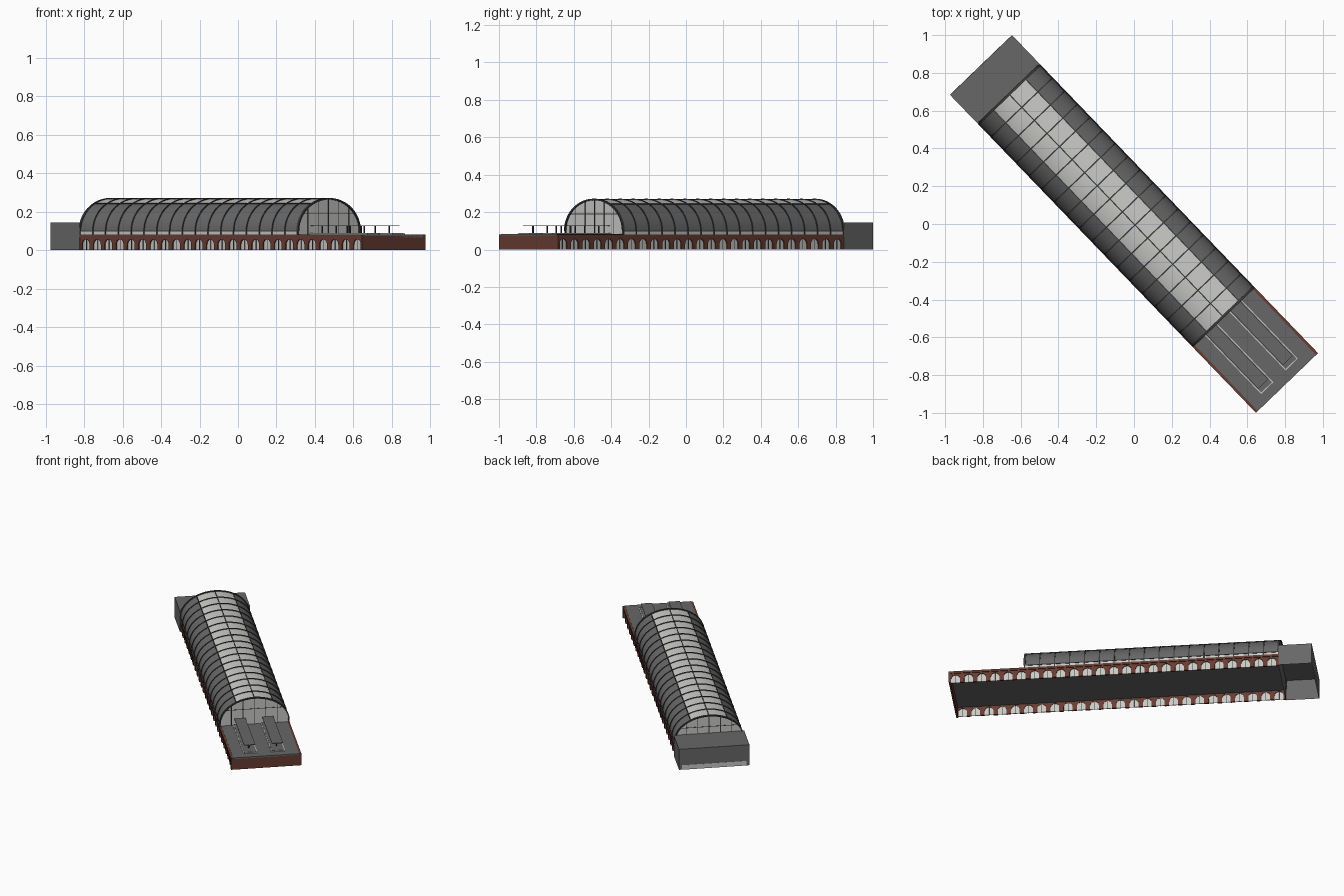
import bpy, bmesh, math
from mathutils import Matrix

if "Cube" in bpy.data.objects:
    bpy.data.objects.remove(bpy.data.objects["Cube"])

ROT = Matrix.Rotation(math.radians(-46.1), 4, 'Z')   # whole hall is turned on the plan
END, HALF = 1.168, 0.228                             # half length, half width
V0, V1 = -0.953, 0.68                                # vault start and end along the hall
SPRING, RISE, RAD = 0.10, 0.168, 0.223               # vault ellipse


def mat(name, *c):
    m = bpy.data.materials.new(name)
    m.diffuse_color = (*c, 1)
    m.use_nodes = True
    m.node_tree.nodes["Principled BSDF"].inputs["Base Color"].default_value = m.diffuse_color
    return m


BRICK = mat("red brick", 0.135, 0.046, 0.032)
SLATE = mat("slate grey", 0.135, 0.135, 0.135)
IRON = mat("dark iron", 0.045, 0.045, 0.045)
GLASS = mat("pale glass", 0.58, 0.58, 0.56)


def finish(bm, name, *mats, smooth=False):
    bmesh.ops.recalc_face_normals(bm, faces=bm.faces)
    bm.transform(ROT)
    me = bpy.data.meshes.new(name)
    bm.to_mesh(me)
    bm.free()
    ob = bpy.data.objects.new(name, me)
    bpy.context.collection.objects.link(ob)
    for m in mats:
        me.materials.append(m)
    if smooth:
        bpy.ops.object.select_all(action='DESELECT')
        ob.select_set(True)
        bpy.context.view_layer.objects.active = ob
        bpy.ops.object.shade_smooth_by_angle(angle=math.radians(35))
    return ob


def box(bm, x0, x1, y0, y1, z0, z1):
    m = Matrix.Translation(((x0 + x1) / 2, (y0 + y1) / 2, (z0 + z1) / 2))
    m = m @ Matrix.Diagonal((x1 - x0, y1 - y0, z1 - z0, 1))
    bmesh.ops.create_cube(bm, size=1, matrix=m)


def plate(bm, pts, offset):
    """Extrude a flat outline."""
    f = bm.faces.new([bm.verts.new(p) for p in pts])
    r = bmesh.ops.extrude_face_region(bm, geom=[f])
    vs = [g for g in r['geom'] if isinstance(g, bmesh.types.BMVert)]
    bmesh.ops.translate(bm, verts=vs, vec=offset)


def ellipse(a, grow=0.0):
    return (RAD + grow) * math.cos(a), SPRING + (RISE + grow) * math.sin(a)


# Brick arcades with glazed arches on both long sides
BAYS, AW, SPR = 25, 0.028, 0.029
step = (END - V0) / BAYS
walls, panes, bars = bmesh.new(), bmesh.new(), bmesh.new()
for side in (-1, 1):
    y = side * 0.223
    for i in range(BAYS):
        a, b = V0 + i * step, V0 + (i + 1) * step
        c = (a + b) / 2
        arch = [(c - AW, 0)] + [(c - AW * math.cos(k * math.pi / 10),
                                 SPR + AW * math.sin(k * math.pi / 10)) for k in range(11)]
        arch.append((c + AW, 0))
        outline = [(a, 0)] + arch + [(b, 0), (b, 0.07), (a, 0.07)]
        plate(walls, [(x, y, z) for x, z in outline], (0, -side * 0.012, 0))
        plate(panes, [(x, y - side * 0.006, z) for x, z in arch], (0, -side * 0.003, 0))
        y0, y1 = sorted((y - side * 0.003, y - side * 0.011))
        box(bars, c - 0.0015, c + 0.0015, y0, y1, 0, SPR + AW)
    y0, y1 = sorted((side * 0.21, side * HALF))
    box(walls, V0, END, y0, y1, 0.066, 0.081)         # cornice
finish(walls, "arcade_walls", BRICK)
finish(panes, "arcade_windows", GLASS)
finish(bars, "arcade_mullions", IRON)

# Plain brick end wall and deck slab
bm = bmesh.new()
box(bm, END - 0.012, END, -HALF, HALF, 0, 0.074)
finish(bm, "end_wall", BRICK)
bm = bmesh.new()
box(bm, V0, END, -0.214, 0.214, 0.066, 0.083)
finish(bm, "deck", SLATE)

# Annex block, open underneath, with a pale strip low on its outer end
bm = bmesh.new()
box(bm, -END, V0, -HALF, HALF, 0, 0.145)
bmesh.ops.delete(bm, geom=[f for f in bm.faces if f.calc_center_median().z < 0.01], context='FACES')
finish(bm, "annex", SLATE)
bm = bmesh.new()
box(bm, -END - 0.001, -END + 0.003, -0.21, 0.21, 0, 0.032)
finish(bm, "annex_strip", GLASS)

# Vault shell: slate flanks, glazed crown
crown = math.acos(0.118 / RAD)
marks = [0, crown, math.pi - crown, math.pi]
angles = [marks[j] + (marks[j + 1] - marks[j]) * k / 8 for j in range(3) for k in range(8)] + [math.pi]
bm = bmesh.new()
rows = [[bm.verts.new((x, *ellipse(a))) for a in angles] for x in (V0, V1)]
for k in range(len(angles) - 1):
    f = bm.faces.new((rows[0][k], rows[1][k], rows[1][k + 1], rows[0][k + 1]))
    f.material_index = 1 if 8 <= k < 16 else 0
finish(bm, "vault", SLATE, GLASS, smooth=True)

# Low clerestory strip under the vault
bm = bmesh.new()
for side in (-1, 1):
    y0, y1 = sorted((side * RAD, side * (RAD - 0.006)))
    box(bm, V0, V1, y0, y1, 0.08, SPRING)
finish(bm, "clerestory", GLASS)


# Iron ribs over the vault
def rib(bm, x, width, grow):
    h = width / 2
    loops = []
    for a in angles:
        o, i = ellipse(a, grow), ellipse(a, -0.004)
        loops.append([bm.verts.new(p) for p in
                      ((x - h, *o), (x + h, *o), (x + h, *i), (x - h, *i))])
    for p, q in zip(loops, loops[1:]):
        for k in range(4):
            bm.faces.new((p[k], p[(k + 1) % 4], q[(k + 1) % 4], q[k]))
    for end in (loops[0], loops[-1]):
        bm.faces.new(end)


RIBS = 17
bm = bmesh.new()
for i in range(RIBS + 1):
    x = V0 + (V1 - V0) * i / RIBS
    last = i in (0, RIBS)
    rib(bm, x, 0.014 if last else 0.007, 0.004)
    for side in (-1, 1):
        y0, y1 = sorted((side * 0.217, side * 0.227))
        box(bm, x - 0.0035, x + 0.0035, y0, y1, 0.08, SPRING)
finish(bm, "vault_ribs", IRON)

# Lengthwise glazing bars
bm = bmesh.new()
for a in (0.0, crown, math.pi / 2, math.pi - crown, math.pi):
    y, z = ellipse(a)
    box(bm, V0, V1, y - 0.003, y + 0.003, z - 0.003, z + 0.003)
finish(bm, "vault_purlins", IRON)

# Glazed gables with mullions
glass, bars = bmesh.new(), bmesh.new()
for x in (V0 + 0.004, V1 - 0.004):
    pts = [(RAD, 0.08)] + [ellipse(a) for a in angles] + [(-RAD, 0.08)]
    plate(glass, [(x - 0.002, y, z) for y, z in pts], (0.004, 0, 0))
    for k in range(-2, 3):
        y = k * 0.074
        top = SPRING + RISE * math.sqrt(1 - (y / RAD) ** 2)
        box(bars, x - 0.004, x + 0.004, y - 0.002, y + 0.002, 0.08, top)
    w = RAD * math.sqrt(1 - ((0.19 - SPRING) / RISE) ** 2)
    box(bars, x - 0.004, x + 0.004, -w, w, 0.1885, 0.1915)
finish(glass, "gables", GLASS)
finish(bars, "gable_mullions", IRON)

# Two platforms with pale edging, each under a thin canopy on posts
plat, edge, roof, posts = (bmesh.new() for _ in range(4))
for c in (-0.094, 0.086):
    box(edge, V1, 1.115, c - 0.045, c + 0.045, 0.083, 0.087)
    box(plat, V1, 1.110, c - 0.040, c + 0.040, 0.083, 0.089)
    box(roof, V1, 1.085, c - 0.036, c + 0.036, 0.125, 0.129)
    for i in range(4):
        x = 0.73 + i * 0.105
        box(posts, x - 0.003, x + 0.003, c - 0.003, c + 0.003, 0.086, 0.126)
finish(edge, "platform_edging", GLASS)
finish(plat, "platforms", SLATE)
finish(roof, "platform_canopies", SLATE)
finish(posts, "canopy_posts", IRON)
